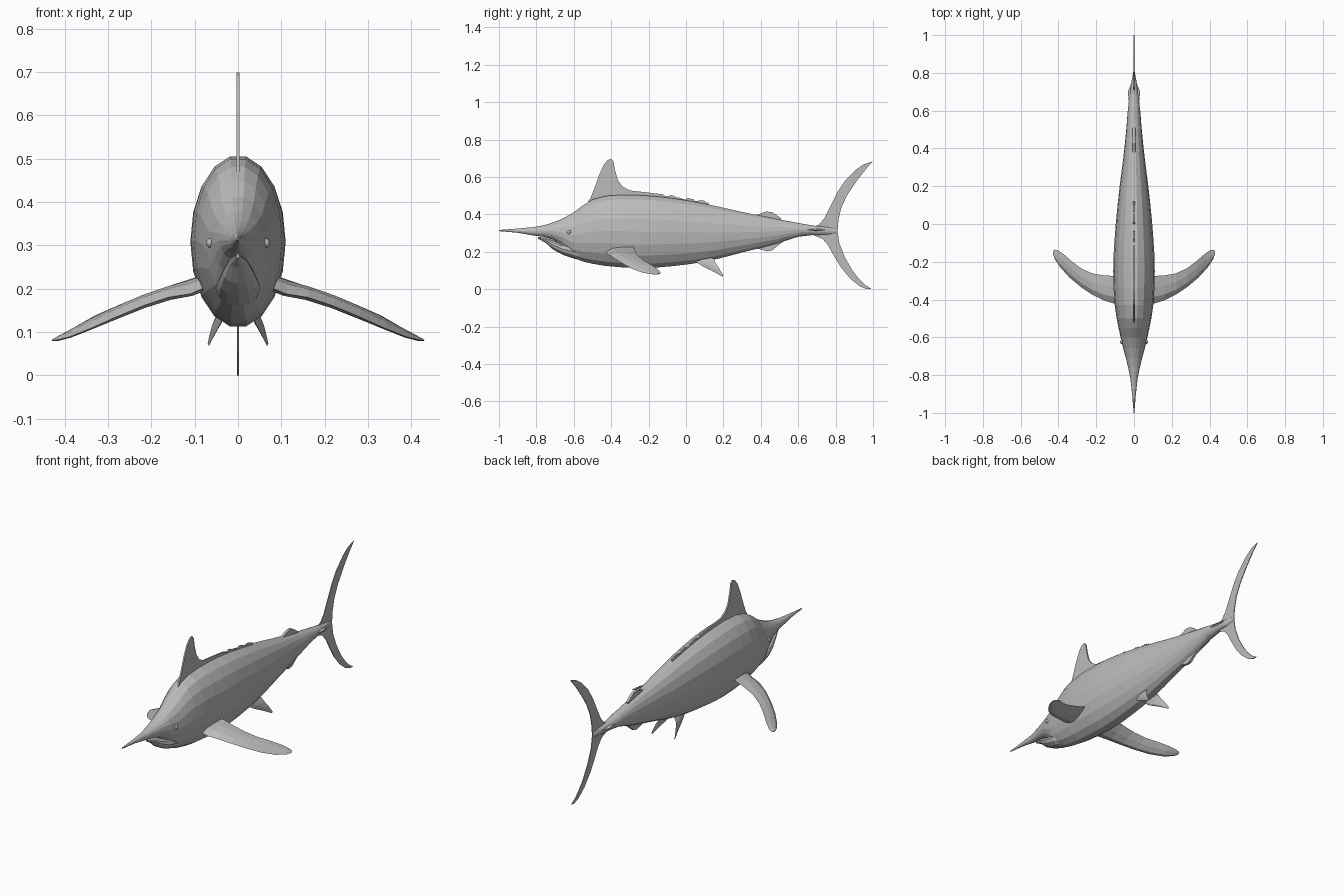
import bpy, math, random
from mathutils import Vector

random.seed(4)
grey = bpy.data.materials.new("fish_grey")
grey.diffuse_color = (0.5, 0.5, 0.5, 1)


def make(name, verts, faces):
    me = bpy.data.meshes.new(name)
    me.from_pydata(verts, [], faces)
    me.materials.append(grey)
    ob = bpy.data.objects.new(name, me)
    bpy.context.collection.objects.link(ob)
    return ob


def skin(name, rings):
    """Bridge equal-sized closed rings and cap both ends."""
    n = len(rings[0])
    verts = [v for r in rings for v in r]
    faces = [tuple(reversed(range(n)))]
    for i in range(len(rings) - 1):
        for j in range(n):
            k = (j + 1) % n
            faces.append((i * n + j, i * n + k, (i + 1) * n + k, (i + 1) * n + j))
    faces.append(tuple(range((len(rings) - 1) * n, len(rings) * n)))
    return make(name, verts, faces)


def loft_y(name, stations, sides=18):
    """Oval sections along y: (y, half width, top z, bottom z)."""
    rings = []
    for y, w, top, bot in stations:
        mid, h = (top + bot) / 2, (top - bot) / 2
        ring = []
        for j in range(sides):
            a = math.tau * j / sides
            ring.append((w * math.cos(a), y, mid + h * math.sin(a)))
        rings.append(ring)
    return skin(name, rings)


def blade(name, outline, t=0.003):
    """Thin upright fin from a (y, z) outline."""
    return skin(name, [[(x, y, z) for y, z in outline] for x in (-t, t)])


def side_fin(name, pairs, thick):
    """Lens-section fin from leading/trailing edge points, built on both sides."""
    for side, label in ((1, "right_"), (-1, "left_")):
        rings = []
        for (lead, trail), t in zip(pairs, thick):
            a, b = Vector(lead), Vector(trail)
            up = Vector((0.35, 0, 0.94)) * t
            ring = [a, a.lerp(b, 0.25) + up, a.lerp(b, 0.6) + up * 0.8, b,
                    a.lerp(b, 0.6) - up * 0.8, a.lerp(b, 0.25) - up]
            ring = [(v.x * side, v.y, v.z) for v in ring]
            rings.append(ring if side > 0 else ring[::-1])
        skin(label + name, rings)


# Body with long bill and narrow tail stalk
loft_y("body", [
    (-1.0, 0.002, 0.317, 0.311), (-0.9, 0.010, 0.325, 0.302),
    (-0.82, 0.019, 0.332, 0.288), (-0.76, 0.031, 0.343, 0.280),
    (-0.71, 0.043, 0.358, 0.264), (-0.66, 0.057, 0.379, 0.228),
    (-0.60, 0.071, 0.413, 0.165), (-0.55, 0.082, 0.452, 0.146),
    (-0.50, 0.092, 0.483, 0.134), (-0.43, 0.102, 0.502, 0.122),
    (-0.34, 0.108, 0.508, 0.114), (-0.25, 0.110, 0.506, 0.110),
    (-0.16, 0.108, 0.500, 0.113), (-0.07, 0.102, 0.489, 0.121),
    (0.02, 0.095, 0.475, 0.132), (0.11, 0.086, 0.458, 0.147),
    (0.20, 0.076, 0.438, 0.168), (0.30, 0.063, 0.415, 0.195),
    (0.40, 0.051, 0.394, 0.220), (0.50, 0.041, 0.374, 0.248),
    (0.60, 0.033, 0.355, 0.280), (0.68, 0.024, 0.341, 0.290),
    (0.75, 0.014, 0.333, 0.292), (0.81, 0.003, 0.322, 0.300)])

# Lower jaw below the mouth line
loft_y("lower_jaw", [
    (-0.79, 0.004, 0.280, 0.270), (-0.75, 0.022, 0.275, 0.248),
    (-0.71, 0.036, 0.262, 0.212), (-0.66, 0.047, 0.245, 0.185),
    (-0.60, 0.052, 0.240, 0.164), (-0.54, 0.045, 0.230, 0.150)], 12)

# Tall front dorsal fin
blade("dorsal_fin", [
    (-0.54, 0.44), (-0.51, 0.49), (-0.49, 0.54), (-0.465, 0.61), (-0.44, 0.665),
    (-0.42, 0.69), (-0.40, 0.698), (-0.388, 0.685), (-0.38, 0.64),
    (-0.365, 0.585), (-0.34, 0.55), (-0.30, 0.528), (-0.20, 0.517),
    (-0.12, 0.507), (-0.12, 0.46), (-0.40, 0.46)], 0.004)

# Ragged low crest along the back
crest = []
for i in range(27):
    y = -0.14 + 0.01 * i
    crest.append((y, 0.502 - 0.17 * (y + 0.14) + random.uniform(0, 0.013)))
blade("back_crest", crest + [(0.12, 0.43), (-0.14, 0.47)], 0.004)

# Small rear fins above and below the stalk
blade("rear_dorsal_fin", [
    (0.35, 0.39), (0.39, 0.402), (0.43, 0.416), (0.46, 0.412),
    (0.485, 0.397), (0.51, 0.378), (0.50, 0.35), (0.37, 0.36)], 0.007)
blade("rear_belly_fin", [
    (0.35, 0.225), (0.40, 0.213), (0.43, 0.203), (0.46, 0.208),
    (0.49, 0.232), (0.52, 0.255), (0.50, 0.28), (0.38, 0.25)], 0.007)

# Crescent tail: upper and lower lobes
blade("tail_upper_lobe", [
    (0.68, 0.335), (0.71, 0.345), (0.74, 0.38), (0.78, 0.46), (0.81, 0.52),
    (0.85, 0.58), (0.91, 0.64), (0.95, 0.668), (1.0, 0.685), (0.96, 0.64),
    (0.91, 0.575), (0.86, 0.50), (0.83, 0.435), (0.815, 0.37), (0.81, 0.31),
    (0.70, 0.31)], 0.002)
blade("tail_lower_lobe", [
    (0.70, 0.31), (0.81, 0.31), (0.82, 0.245), (0.85, 0.17), (0.89, 0.10),
    (0.93, 0.05), (0.96, 0.022), (0.99, 0.003), (0.97, 0.0), (0.93, 0.015),
    (0.88, 0.055), (0.83, 0.115), (0.79, 0.18), (0.76, 0.235),
    (0.73, 0.27), (0.68, 0.29)], 0.002)

# Side keels on the tail stalk
for s, label in ((1, "right_keel"), (-1, "left_keel")):
    make(label, [(s * 0.02, 0.58, 0.318), (s * 0.033, 0.70, 0.318), (0, 0.78, 0.318),
                 (0, 0.68, 0.337), (0, 0.68, 0.299)],
         [(0, 1, 3), (1, 2, 3), (0, 4, 1), (1, 4, 2)])

# Long swept pectoral fins
side_fin("pectoral_fin", [
    ((0.07, -0.43, 0.205), (0.07, -0.29, 0.235)),
    ((0.11, -0.42, 0.188), (0.11, -0.275, 0.222)),
    ((0.16, -0.405, 0.180), (0.16, -0.272, 0.205)),
    ((0.22, -0.375, 0.160), (0.22, -0.262, 0.185)),
    ((0.28, -0.335, 0.135), (0.28, -0.235, 0.160)),
    ((0.34, -0.285, 0.108), (0.33, -0.197, 0.138)),
    ((0.39, -0.23, 0.088), (0.375, -0.158, 0.112)),
    ((0.42, -0.185, 0.081), (0.405, -0.138, 0.093)),
    ((0.43, -0.155, 0.080), (0.423, -0.136, 0.084))],
    [0.014, 0.014, 0.013, 0.012, 0.011, 0.009, 0.007, 0.005, 0.002])

# Short pelvic fins
side_fin("pelvic_fin", [
    ((0.025, 0.04, 0.155), (0.035, 0.15, 0.165)),
    ((0.038, 0.085, 0.125), (0.048, 0.155, 0.145)),
    ((0.052, 0.14, 0.098), (0.060, 0.175, 0.115)),
    ((0.067, 0.195, 0.068), (0.070, 0.200, 0.074))],
    [0.010, 0.009, 0.006, 0.002])

# Small eyes
for s, label in ((1, "right_eye"), (-1, "left_eye")):
    bpy.ops.mesh.primitive_uv_sphere_add(segments=10, ring_count=6, radius=0.011,
                                         location=(s * 0.063, -0.625, 0.305))
    eye = bpy.context.object
    eye.name = label
    eye.data.materials.append(grey)

# Consistent outward normals
for ob in list(bpy.data.objects):
    bpy.ops.object.select_all(action='DESELECT')
    ob.select_set(True)
    bpy.context.view_layer.objects.active = ob
    bpy.ops.object.mode_set(mode='EDIT')
    bpy.ops.mesh.select_all(action='SELECT')
    bpy.ops.mesh.normals_make_consistent(inside=False)
    bpy.ops.object.mode_set(mode='OBJECT')
